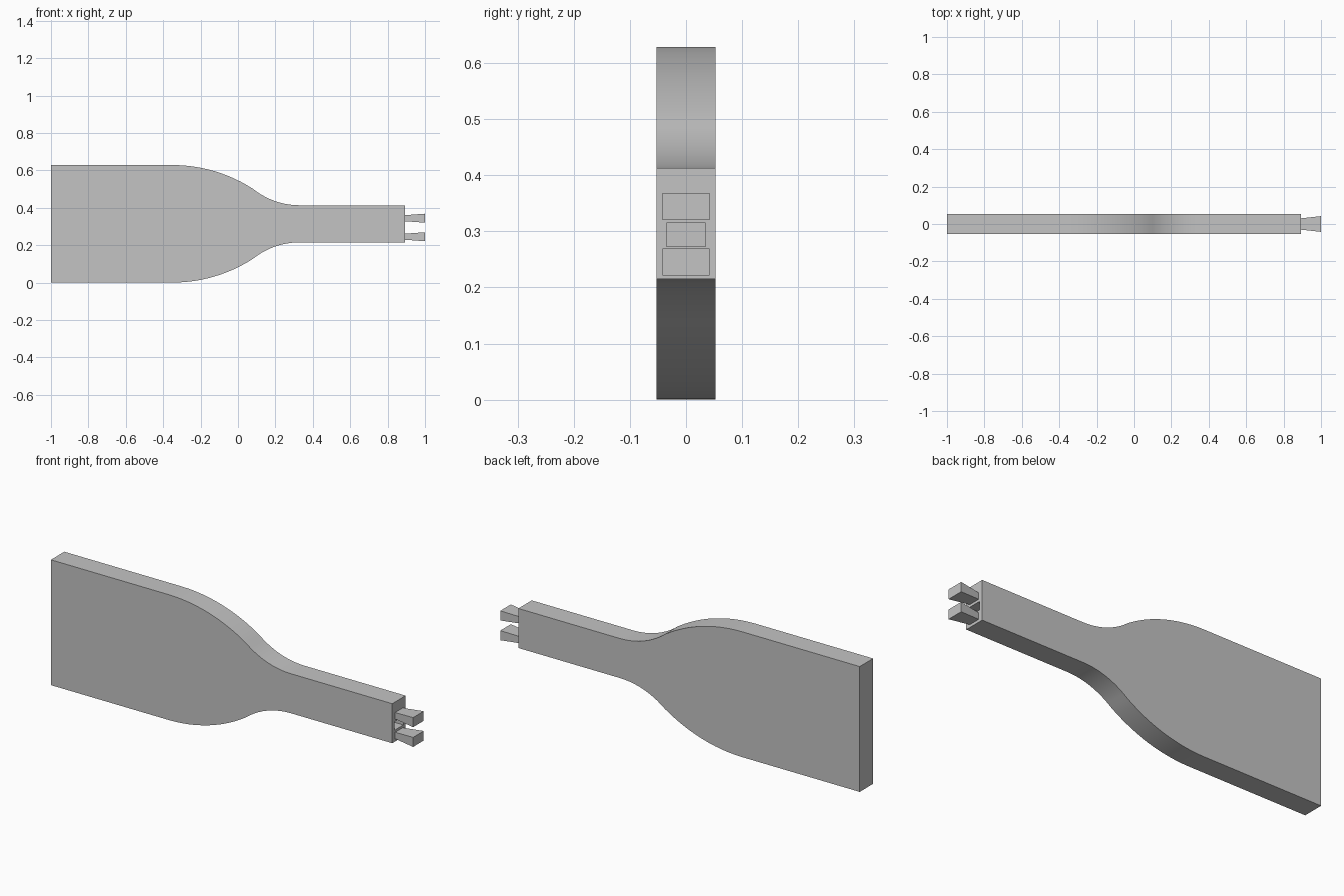
import bpy
import bmesh
import math

cube = bpy.data.objects.get("Cube")
if cube:
    bpy.data.objects.remove(cube, do_unlink=True)

grey = bpy.data.materials.new("light grey")
grey.use_nodes = True
grey.diffuse_color = (0.55, 0.55, 0.55, 1)
grey.node_tree.nodes["Principled BSDF"].inputs["Base Color"].default_value = (0.55, 0.55, 0.55, 1)


def make_object(name, bm):
    bmesh.ops.recalc_face_normals(bm, faces=bm.faces)
    mesh = bpy.data.meshes.new(name)
    bm.to_mesh(mesh)
    bm.free()
    mesh.materials.append(grey)
    obj = bpy.data.objects.new(name, mesh)
    bpy.context.collection.objects.link(obj)
    return obj


def frustum(name, x0, x1, z, root, end):
    """Box along x, tapering between two (half y, half z) sections."""
    bm = bmesh.new()
    bmesh.ops.create_cube(bm, size=2)
    for v in bm.verts:
        hy, hz = end if v.co.x > 0 else root
        v.co = (x1 if v.co.x > 0 else x0, v.co.y * hy, z + v.co.z * hz)
    return make_object(name, bm)


def arc(start, finish, steps, flat_start):
    """Arc that is level at its start or at its finish."""
    w, h = finish[0] - start[0], start[1] - finish[1]
    angle = 2 * math.atan2(h, w)
    r = w / math.sin(angle)
    pts = []
    for i in range(steps + 1):
        a = angle * i / steps
        if flat_start:
            pts.append((start[0] + r * math.sin(a), start[1] - r * (1 - math.cos(a))))
        else:
            b = angle - a
            pts.append((finish[0] - r * math.sin(b), finish[1] + r * (1 - math.cos(b))))
    return pts


# Flat paddle: wide body easing into a narrow neck
mid_z, half_y, neck_end = 0.314, 0.053, 0.892
bend = (0.08, 0.187)
upper = [(-1, 0.314)]
upper += arc((-0.35, 0.314), bend, 12, True)
upper += arc(bend, (0.33, 0.099), 10, False)[1:]
upper += [(neck_end, 0.099)]
outline = upper + [(x, -z) for x, z in reversed(upper)]

bm = bmesh.new()
face = bm.faces.new([bm.verts.new((x, -half_y, mid_z + z)) for x, z in outline])
side = bmesh.ops.extrude_face_region(bm, geom=[face])["geom"]
bmesh.ops.translate(bm, vec=(0, 2 * half_y, 0),
                    verts=[g for g in side if isinstance(g, bmesh.types.BMVert)])
paddle = make_object("paddle_body", bm)

# Socket sunk into the neck end, between the prongs
cutter = frustum("socket_cutter", neck_end - 0.06, neck_end + 0.05, 0.294,
                 (0.035, 0.021), (0.035, 0.021))
cutter.hide_render = True
cut = paddle.modifiers.new("socket", "BOOLEAN")
cut.operation = "DIFFERENCE"
cut.solver = "EXACT"
cut.object = cutter
bpy.context.view_layer.objects.active = paddle
paddle.select_set(True)
bpy.ops.object.modifier_apply(modifier=cut.name)
bpy.data.objects.remove(cutter, do_unlink=True)
bpy.ops.object.shade_smooth_by_angle(angle=math.radians(30))

# Two flared prongs
for name, z in (("upper_prong", 0.344), ("lower_prong", 0.245)):
    frustum(name, neck_end - 0.002, 1.0, z, (0.03, 0.016), (0.042, 0.024))
